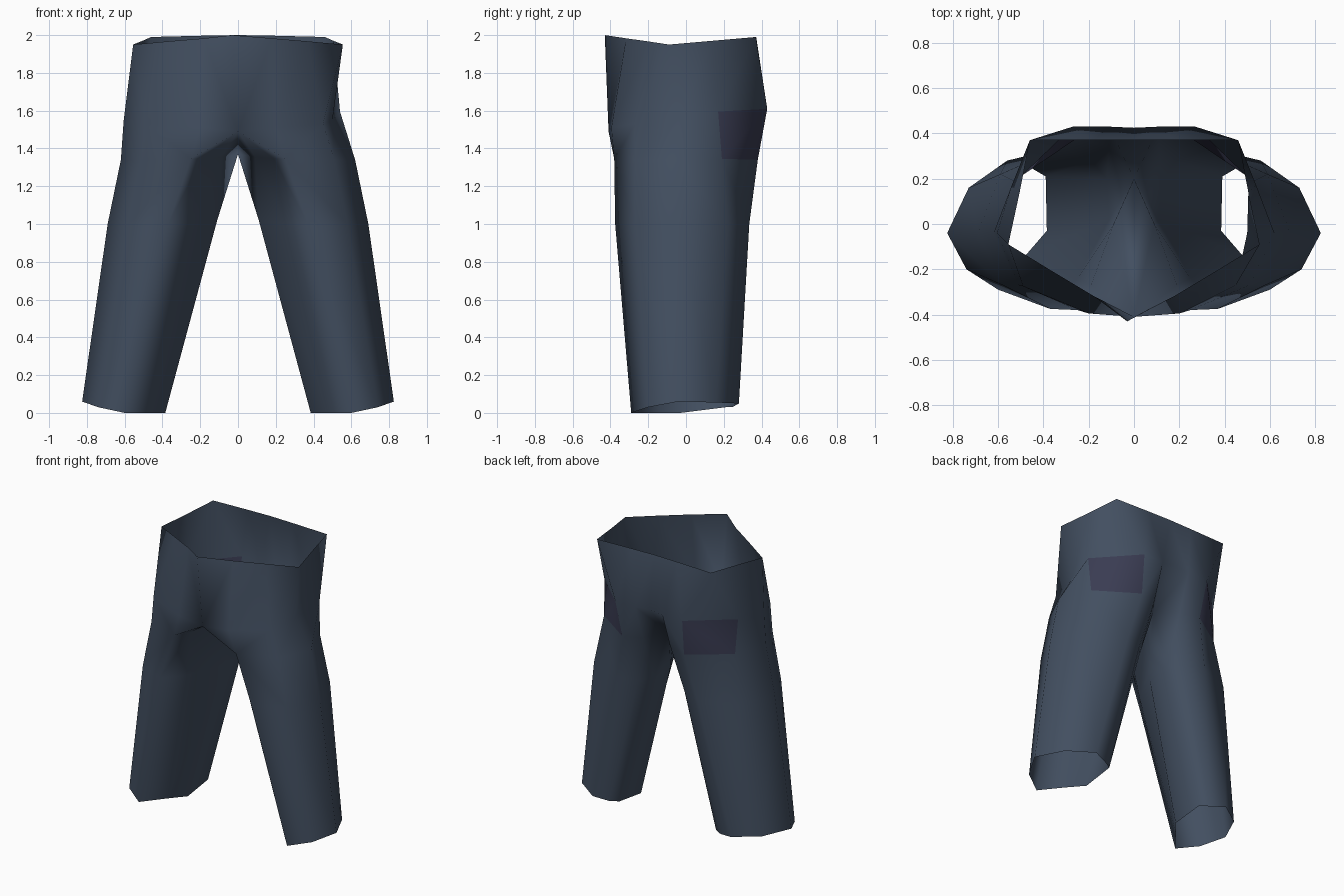
import bpy, bmesh

if "Cube" in bpy.data.objects:
    bpy.data.objects.remove(bpy.data.objects["Cube"])

# cross-sections of the wearer's +x half
# leg columns: front, front-inner, inner, crotch line, cleft, back, back-outer, outer, front-outer
LEG = ["A", "B", "C", "D", "I", "E", "F", "G", "H"]
hem = [(.60, -.29, 0), (.48, -.14, 0), (.385, -.03, 0), (.39, .21, .03), (.45, .245, .03),
       (.56, .28, .05), (.73, .16, .055), (.825, -.04, .06), (.74, -.20, .03)]
thigh = [(.37, -.375, 1.0), (.25, -.24, 1.0), (.11, .02, 1.02), (.12, .20, 1.0), (.19, .28, 1.0),
         (.33, .335, 1.0), (.59, .22, 1.0), (.69, -.04, 1.0), (.58, -.27, 1.0)]
hip = [(.25, -.38, 1.345), (.19, -.27, 1.345), (.09, 0, 1.355), (0, .20, 1.37), (.11, .34, 1.35),
       (.25, .38, 1.34), (.53, .19, 1.345), (.62, -.04, 1.34), (.51, -.27, 1.34)]
# body columns: centre front, then shared columns, then centre back
BODY = ["front", "A", "H", "G", "F", "E", "I", "rear"]
seat = [(0, -.41, 1.49), (.20, -.395, 1.51), (.49, -.275, 1.53), (.605, -.04, 1.55),
        (.54, .17, 1.595), (.27, .43, 1.61), (.11, .43, 1.61), (0, .425, 1.62)]
waist = [(0, -.43, 2), (.18, -.317, 1.983), (.37, -.203, 1.967), (.555, -.09, 1.95),
         (.505, .14, 1.97), (.46, .37, 1.99), (.18, .37, 1.997), (0, .37, 2)]

bm = bmesh.new()


def ring(columns, points, side):
    return {c: bm.verts.new((x * side, y, z)) for c, (x, y, z) in zip(columns, points)}


def quad(a, b, lo, hi, mat=0):
    bm.faces.new((lo[a], lo[b], hi[b], hi[a])).material_index = mat


for side in (1, -1):
    legs = [ring(LEG, r, side) for r in (hem, thigh, hip)]
    body, top = ring(BODY, seat, side), ring(BODY, waist, side)
    h = legs[2]
    top["front"].co.x = -.03            # fly sits slightly off centre
    if side == 1:                       # dented cloth on one hip
        body["G"].co = (.50, -.04, 1.55)
        body["H"].co = (.45, -.27, 1.53)
    # leg tube
    for lo, hi in zip(legs, legs[1:]):
        for i, c in enumerate(LEG):
            quad(c, LEG[(i + 1) % len(LEG)], lo, hi)
    # hip band, with the back pocket as one tinted panel
    for a, b in zip(BODY[1:-1], BODY[2:-1]):
        quad(a, b, h, body, 1 if (a, b) == ("F", "E") else 0)
    # waist band
    for a, b in zip(BODY, BODY[1:]):
        quad(a, b, body, top)
    # gusset under the fly, and rear cleft
    for a, b in ((body["A"], h["A"]), (h["A"], h["B"]), (h["B"], h["C"]), (h["C"], h["D"])):
        bm.faces.new((body["front"], a, b))
    bm.faces.new((body["I"], h["I"], h["D"], body["rear"]))

bmesh.ops.remove_doubles(bm, verts=bm.verts[:], dist=.001)
bmesh.ops.recalc_face_normals(bm, faces=bm.faces[:])
# make sure the cloth faces outwards
face = max(bm.faces, key=lambda f: f.calc_center_median().x)
if face.normal.x < 0:
    bmesh.ops.reverse_faces(bm, faces=bm.faces[:])
for f in bm.faces:
    f.smooth = True

mesh = bpy.data.meshes.new("trousers")
bm.to_mesh(mesh)
bm.free()
for name, colour in (("denim", (.055, .078, .118, 1)), ("pocket_cloth", (.042, .045, .085, 1))):
    m = bpy.data.materials.new(name)
    m.diffuse_color = colour
    m.use_nodes = True
    m.node_tree.nodes["Principled BSDF"].inputs["Base Color"].default_value = m.diffuse_color
    mesh.materials.append(m)
bpy.context.collection.objects.link(bpy.data.objects.new("trousers", mesh))
